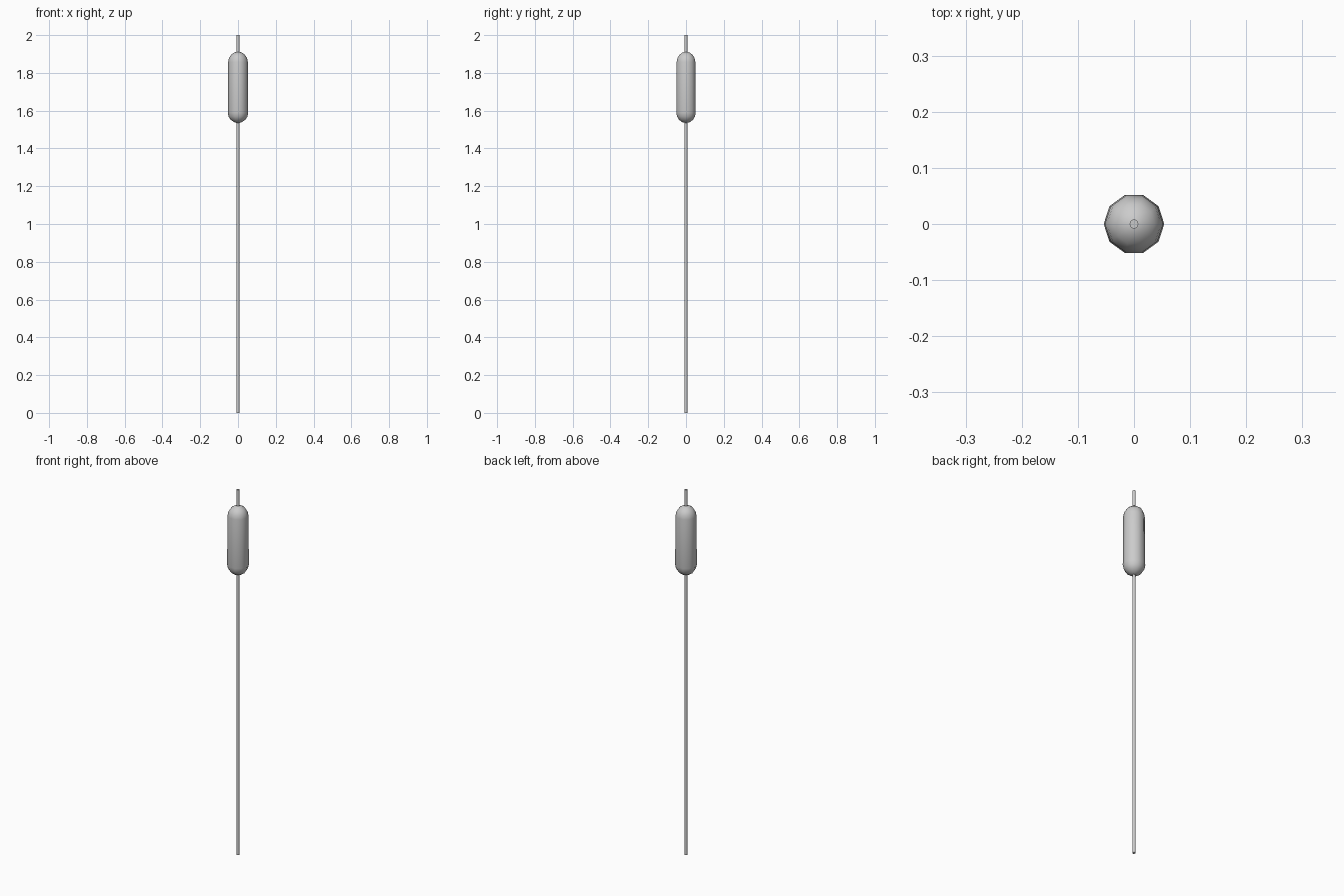
import bpy, bmesh, math

if "Cube" in bpy.data.objects:
    bpy.data.objects.remove(bpy.data.objects["Cube"])


def lathe(name, profile, sides):
    """Revolve (radius, z) points round the z axis and close both ends."""
    bm = bmesh.new()
    rings = []
    for r, z in profile:
        rings.append([bm.verts.new((r * math.cos(2 * math.pi * i / sides),
                                    r * math.sin(2 * math.pi * i / sides), z))
                      for i in range(sides)])
    for a, b in zip(rings, rings[1:]):
        for i in range(sides):
            j = (i + 1) % sides
            bm.faces.new((a[i], a[j], b[j], b[i]))
    bm.faces.new(rings[0][::-1])
    bm.faces.new(rings[-1])
    mesh = bpy.data.meshes.new(name)
    bm.to_mesh(mesh)
    bm.free()
    obj = bpy.data.objects.new(name, mesh)
    bpy.context.collection.objects.link(obj)
    bpy.context.view_layer.objects.active = obj
    obj.select_set(True)
    bpy.ops.object.shade_smooth_by_angle(angle=math.radians(50))
    obj.select_set(False)
    return obj


# Thin straight stem running the full height
lathe("stem", [(0.008, 0.0), (0.008, 2.0)], 10)

# Capsule-shaped seed head, very slightly slimmer towards the top
R_LOW, R_TOP, CAP, STEPS = 0.054, 0.052, 0.055, 4
Z_LOW, Z_TOP = 1.535, 1.912
angles = [math.radians(90) * k / STEPS for k in range(STEPS + 1)]
bottom = [(max(R_LOW * math.sin(a), 0.006), Z_LOW + CAP * (1 - math.cos(a)))
          for a in angles]
top = [(max(R_TOP * math.cos(a), 0.006), Z_TOP - CAP * (1 - math.sin(a)))
       for a in angles]
lathe("seed_head", bottom + top, 10)
